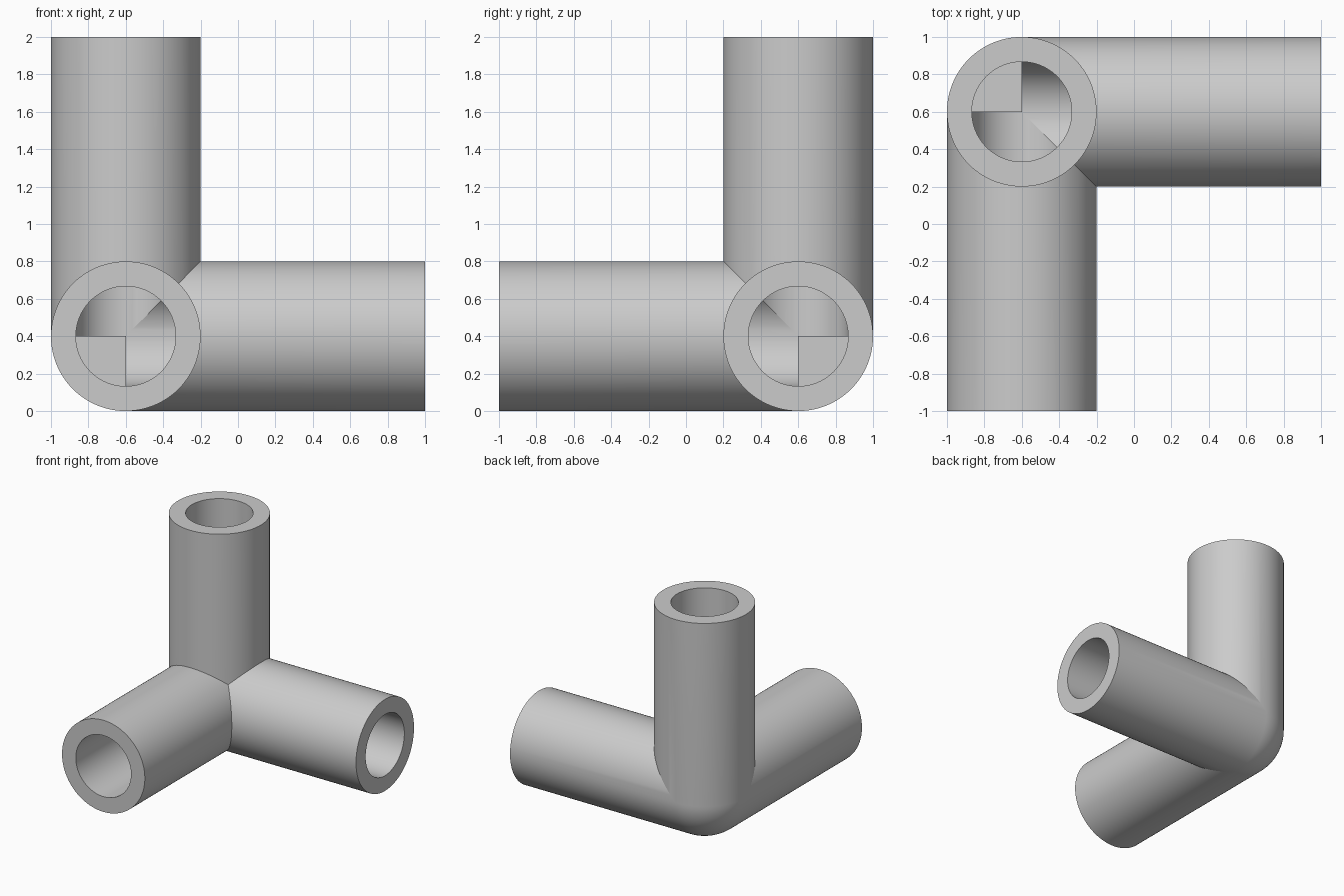
import bpy, bmesh
from math import sin, cos, pi, radians
from mathutils import Vector

cube = bpy.data.objects.get("Cube")
if cube:
    bpy.data.objects.remove(cube)

OUTER, BORE, LENGTH = 0.4, 0.267, 1.6
SEG = 96
QUARTER = SEG // 4
CORNER = Vector((-0.6, 0.6, 0.4))

grey = bpy.data.materials.new("plain grey")
grey.use_nodes = True
colour = (0.6, 0.6, 0.6, 1)
grey.diffuse_color = colour
grey.node_tree.nodes["Principled BSDF"].inputs["Base Color"].default_value = colour

bm = bmesh.new()


def vert(along, u, v, axis):
    """Point given along one arm and across it; the arms run to +x, -y and +z."""
    p = [0, 0, 0]
    p[axis], p[(axis + 1) % 3], p[(axis + 2) % 3] = along, u, v
    return bm.verts.new(CORNER + Vector((p[0], -p[1], p[2])))


def bridge(a, b, closed=True):
    for i in range(len(a) if closed else len(a) - 1):
        j = (i + 1) % len(a)
        bm.faces.new((a[i], a[j], b[j], b[i]))


def wall(radius, axis):
    """Pipe wall mitred against the other two arms; returns its end ring."""
    circle = [(radius * cos(2 * pi * i / SEG), radius * sin(2 * pi * i / SEG))
              for i in range(SEG)]
    start = [vert(max(0, u, v), u, v, axis) for u, v in circle]
    end = [vert(LENGTH, u, v, axis) for u, v in circle]
    bridge(start, end)
    return end


for axis in range(3):
    # Outside wall, bore wall and the flat ring at the open end
    bridge(wall(OUTER, axis), wall(BORE, axis))
    # Quarter disc that closes the inner end of the bore
    arc = [pi + pi / 2 * i / QUARTER for i in range(QUARTER + 1)]
    bm.faces.new([vert(0, 0, 0, axis)] +
                 [vert(0, BORE * cos(t), BORE * sin(t), axis) for t in arc])

# Rounded outside corner: one eighth of a sphere
rows = []
for j in range(QUARTER + 1):
    lat = pi / 2 * j / QUARTER
    rows.append([vert(-OUTER * cos(lat) * cos(t), -OUTER * cos(lat) * sin(t),
                      -OUTER * sin(lat), 0)
                 for t in [pi / 2 * i / QUARTER for i in range(QUARTER + 1)]])
for low, high in zip(rows, rows[1:]):
    bridge(low, high, closed=False)

# Weld the parts into one closed skin
bmesh.ops.remove_doubles(bm, verts=bm.verts, dist=0.0001)
bmesh.ops.dissolve_degenerate(bm, edges=bm.edges, dist=0.0001)
bmesh.ops.recalc_face_normals(bm, faces=bm.faces)

mesh = bpy.data.meshes.new("corner_pipe_joint")
bm.to_mesh(mesh)
bm.free()
mesh.materials.append(grey)
joint = bpy.data.objects.new("corner_pipe_joint", mesh)
bpy.context.collection.objects.link(joint)

bpy.ops.object.select_all(action='DESELECT')
joint.select_set(True)
bpy.context.view_layer.objects.active = joint
bpy.ops.object.shade_smooth_by_angle(angle=radians(10))
